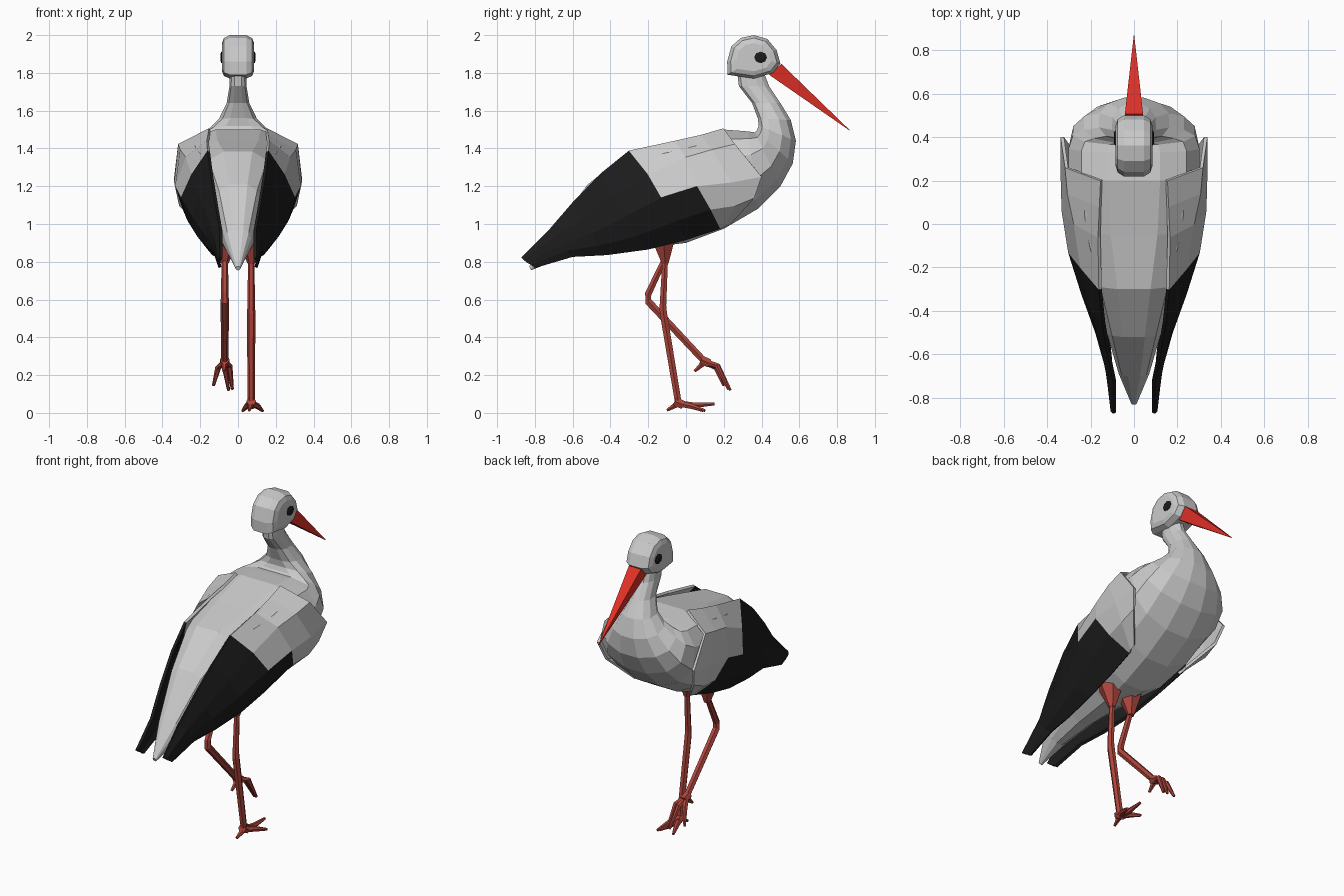
import bpy
from math import sin, cos, pi
from mathutils import Vector

if "Cube" in bpy.data.objects:
    bpy.data.objects.remove(bpy.data.objects["Cube"])


def material(name, rgb):
    m = bpy.data.materials.new(name)
    m.diffuse_color = (*rgb, 1)
    m.use_nodes = True
    m.node_tree.nodes["Principled BSDF"].inputs["Base Color"].default_value = m.diffuse_color
    return m


BLACK = material("black", (0.012, 0.012, 0.012))
RED = material("bright_red", (0.75, 0.03, 0.02))
LEG = material("leg_red", (0.42, 0.06, 0.045))


def make(name, verts, faces, mat=None):
    me = bpy.data.meshes.new(name)
    me.from_pydata([tuple(v) for v in verts], [], faces)
    ob = bpy.data.objects.new(name, me)
    bpy.context.collection.objects.link(ob)
    if mat:
        me.materials.append(mat)
    return ob


def loft(name, rings, mat=None):
    """Skin closed rings of equal size and cap both ends."""
    n = len(rings[0])
    faces = [tuple(range(n))[::-1]]
    for r in range(len(rings) - 1):
        a, b = r * n, (r + 1) * n
        faces += [(a + i, a + (i + 1) % n, b + (i + 1) % n, b + i) for i in range(n)]
    faces.append(tuple(range(len(rings) * n - n, len(rings) * n)))
    ob = make(name, [v for r in rings for v in r], faces, mat)
    import bmesh
    bm = bmesh.new()
    bm.from_mesh(ob.data)
    bmesh.ops.recalc_face_normals(bm, faces=bm.faces)
    bm.to_mesh(ob.data)
    bm.free()
    return ob


def tube(name, pts, radii, mat, n=6):
    pts = [Vector(p) for p in pts]
    rings = []
    for i, p in enumerate(pts):
        d = (pts[min(i + 1, len(pts) - 1)] - pts[max(i - 1, 0)]).normalized()
        u = Vector((1, 0, 0))
        u = (u - d * u.dot(d)).normalized()
        v = d.cross(u)
        rings.append([p + radii[i] * (u * cos(2 * pi * k / n) + v * sin(2 * pi * k / n)) for k in range(n)])
    return loft(name, rings, mat)


# Body, tail and neck: top y,z / bottom y,z / half width
sections = [
    (-.83, .775, -.82, .755, .012), (-.70, .97, -.66, .82, .07),
    (-.52, 1.21, -.45, .855, .125), (-.30, 1.385, -.20, .875, .19),
    (-.05, 1.44, 0, .90, .27), (.20, 1.50, .20, .975, .30),
    (.33, 1.49, .38, 1.08, .30), (.365, 1.485, .50, 1.20, .28),
    (.375, 1.495, .565, 1.32, .23), (.385, 1.52, .582, 1.44, .16),
    (.38, 1.56, .555, 1.55, .10), (.35, 1.64, .50, 1.64, .06),
    (.28, 1.73, .44, 1.73, .045), (.27, 1.81, .41, 1.81, .042)]
rings = []
for ty, tz, by, bz, w in sections:
    ring = []
    for k in range(12):
        a = (k + .5) * pi / 6
        c, s = cos(a), sin(a)
        if s > 0:  # flatter back, rounder belly
            c, s = abs(c) ** .7 * (1 if c > 0 else -1), s ** .7
        s = max(-1, min(1, s / sin(5 * pi / 12)))
        f = (1 + s) / 2
        ring.append((w * c * 1.03, by + (ty - by) * f, bz + (tz - bz) * f))
    rings.append(ring)
loft("body_and_neck", rings)

# Folded wings: rows from top edge to lower edge, stations from shoulder to tip
stations = [
    [(.15, .20, 1.50), (.31, .26, 1.42), (.33, .40, 1.25), (.30, .36, 1.14), (.19, .23, 1.00)],
    [(.155, .08, 1.465), (.30, .14, 1.39), (.33, .24, 1.22), (.305, .26, 1.10), (.19, .20, .99)],
    [(.16, -.06, 1.435), (.27, 0, 1.35), (.325, .06, 1.20), (.285, .13, 1.08), (.18, .18, .98)],
    [(.155, -.30, 1.385), (.24, -.20, 1.26), (.295, -.13, 1.14), (.26, -.05, 1.02), (.17, 0, .92)],
    [(.14, -.45, 1.265), (.20, -.38, 1.15), (.235, -.32, 1.04), (.21, -.26, .94), (.155, -.20, .87)],
    [(.115, -.60, 1.11), (.15, -.55, 1.02), (.17, -.50, .95), (.165, -.46, .89), (.13, -.42, .84)],
    [(.09, -.72, .97), (.12, -.69, .93), (.125, -.66, .89), (.125, -.63, .86), (.11, -.60, .83)],
    [(.09, -.87, .82), (.10, -.86, .81), (.10, -.84, .795), (.10, -.82, .785), (.095, -.80, .77)]]
faces, dark = [], []
for s in range(7):
    for r in range(4):
        faces.append((s * 5 + r, s * 5 + r + 1, s * 5 + r + 6, s * 5 + r + 5))
        dark.append(s > 2 or (s == 2 and r > 1))
wings = make("wings", [p for st in stations for p in st], faces, material("feather_grey", (.8, .8, .8)))
wings.data.materials.append(BLACK)
for poly, d in zip(wings.data.polygons, dark):
    poly.material_index = int(d)
wings.modifiers.new("mirror", 'MIRROR')
sol = wings.modifiers.new("thickness", 'SOLIDIFY')
sol.thickness, sol.offset = .016, 0

# Head: side profile narrowed towards the cheeks
profile = [(.22, 1.79), (.218, 1.86), (.24, 1.94), (.29, 1.985), (.36, 2.0), (.43, 1.98),
           (.48, 1.92), (.50, 1.85), (.46, 1.80), (.36, 1.77)]
loft("head", [[(x, .36 + (y - .36) * s, 1.88 + (z - 1.88) * s) for y, z in profile]
              for x, s in ((-.085, .65), (-.075, .87), (-.045, 1), (.045, 1), (.075, .87), (.085, .65))])

# Beak
base = [(-.042, .505, 1.848), (.042, .505, 1.848), (.036, .44, 1.79), (-.036, .44, 1.79)]
tip = Vector((0, .865, 1.497))
loft("beak", [base, [tip + (Vector(p) - Vector((0, .47, 1.82))) * .03 for p in base]], RED)

# Eyes
for side, s in (("right", 1), ("left", -1)):
    loft(side + "_eye", [[(s * x, .395 + r * cos(k * pi / 4), 1.882 + r * .9 * sin(k * pi / 4)) for k in range(8)]
                         for x, r in ((.075, .034), (.088, .034), (.093, .02))], BLACK)

# Legs: one standing, one lifted
legs = {
    "standing": (.07, [(-.11, .82), (-.122, .57), (-.12, .53), (-.04, .05)],
                 [[(.075, .05, .04), (.08, .15, .047)], [(.105, .03, .035), (.13, .10, .012)],
                  [(.045, .03, .035), (.025, .09, .012)], [(.06, -.10, .014)]]),
    "lifted": (-.07, [(-.11, .82), (-.20, .63), (-.20, .59), (.10, .27)],
               [[(-.07, .17, .245), (-.05, .235, .12)], [(-.105, .16, .24), (-.13, .20, .145)],
                [(-.045, .165, .25), (-.03, .225, .125)], [(-.075, .045, .22)]])}
for name, (x, path, toes) in legs.items():
    tube(name + "_thigh", [(x, -.12, .93), (x, -.11, .79)], [.075, .02], LEG)
    tube(name + "_leg", [(x, y, z) for y, z in path], [.017, .02, .022, .02], LEG)
    ankle = (x, *path[-1])
    tube(name + "_ankle", [(x, ankle[1] - .02, ankle[2] + .012), (x, ankle[1] + .025, ankle[2] - .008)],
         [.026, .026], LEG)
    for i, toe in enumerate(toes):
        tube(f"{name}_toe_{i + 1}", [ankle] + toe, [.019, .016, .008][:len(toe)] + [.008], LEG)
